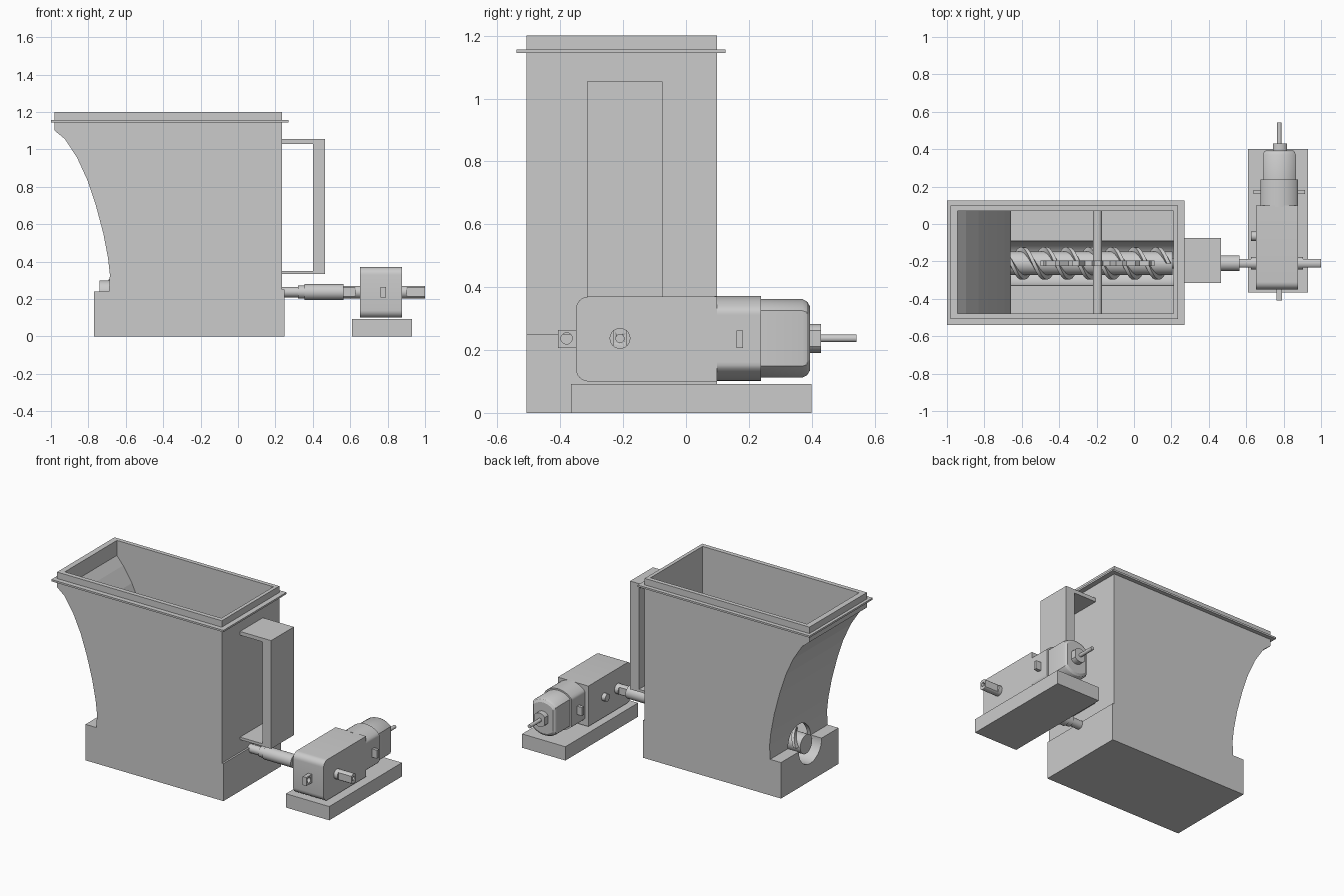
import bpy, bmesh
from math import sin, cos, pi, radians

if "Cube" in bpy.data.objects:
    bpy.data.objects.remove(bpy.data.objects["Cube"])

SY, SZ = -0.21, 0.237   # drive axis
MX = 0.777              # motor axis x


def finish(name, bm, smooth=False):
    bmesh.ops.recalc_face_normals(bm, faces=bm.faces)
    me = bpy.data.meshes.new(name)
    bm.to_mesh(me)
    bm.free()
    ob = bpy.data.objects.new(name, me)
    bpy.context.collection.objects.link(ob)
    if smooth:
        bpy.ops.object.select_all(action='DESELECT')
        ob.select_set(True)
        bpy.context.view_layer.objects.active = ob
        bpy.ops.object.shade_smooth_by_angle(angle=radians(30))
    return ob


def loft(name, profile, stations, axis, center=(0, 0), smooth=False):
    """Sweep a closed profile along X (profile = y,z) or Y (profile = x,z); stations = (pos, scale)."""
    bm = bmesh.new()
    rings = []
    for pos, s in stations:
        ring = []
        for a, b in profile:
            a, b = center[0] + a * s, center[1] + b * s
            ring.append(bm.verts.new((pos, a, b) if axis == 'X' else (a, pos, b)))
        rings.append(ring)
    n = len(profile)
    for r0, r1 in zip(rings, rings[1:]):
        for i in range(n):
            j = (i + 1) % n
            bm.faces.new((r0[i], r0[j], r1[j], r1[i]))
    bm.faces.new(rings[0])
    bm.faces.new(rings[-1])
    return finish(name, bm, smooth)


def circle(r, flat=9, n=32):
    """Circle with optional flats on the first coordinate."""
    return [(max(-flat, min(flat, r * cos(2 * pi * i / n))), r * sin(2 * pi * i / n)) for i in range(n)]


def box(name, x0, x1, y0, y1, z0, z1):
    return loft(name, [(x0, z0), (x1, z0), (x1, z1), (x0, z1)], [(y0, 1), (y1, 1)], 'Y')


def rod(name, r, a, b, axis, center, flat=9):
    return loft(name, circle(r, flat), [(a, 1), (b, 1)], axis, center, True)


def cut(ob, cutter):
    m = ob.modifiers.new("cut", 'BOOLEAN')
    m.operation, m.object, m.solver = 'DIFFERENCE', cutter, 'EXACT'
    bpy.context.view_layer.objects.active = ob
    with bpy.context.temp_override(object=ob, active_object=ob):
        bpy.ops.object.modifier_apply(modifier=m.name)


# hopper shell: curved-back profile, hollowed, with an auger trough
curve = [(-0.98, 1.10), (-0.925, 1.055), (-0.86, 0.955), (-0.805, 0.835), (-0.76, 0.70),
         (-0.72, 0.55), (-0.695, 0.42), (-0.685, 0.33), (-0.69, 0.24)]
outer = [(0.236, 1.2), (-0.98, 1.2)] + curve + [(-0.77, 0.24), (-0.77, 0), (0.236, 0)]
inner = [(0.212, 1.3), (-0.943, 1.3), (-0.943, 1.10)]
inner += [(x + 0.028, z - 0.01) for x, z in curve[1:-1]] + [(-0.665, 0.24), (0.212, 0.24)]
hopper = loft("hopper", outer, [(-0.508, 1), (0.098, 1)], 'Y')
flange = box("rim_flange", -1.0, 0.27, -0.54, 0.125, 1.145, 1.157)
cavity = loft("cavity_cutter", inner, [(-0.478, 1), (0.07, 1)], 'Y')
trough = rod("trough_cutter", 0.12, -0.9, 0.212, 'X', (SY, SZ))
for ob in (hopper, flange):
    cut(ob, cavity)
cut(hopper, trough)
for ob in (cavity, trough):
    bpy.data.objects.remove(ob)
box("end_plate", 0.23, 0.248, -0.508, 0.098, 0, 0.25)

# auger core with two helical flights
rod("auger_core", 0.063, -0.74, 0.205, 'X', (SY, SZ))
for k in range(2):
    bm = bmesh.new()
    prev, steps, pitch, x0, x1 = None, 96, 0.24, -0.715, 0.185
    for i in range(steps + 1):
        x = x0 + (x1 - x0) * i / steps
        a = 2 * pi * (x - x0) / pitch + k * pi
        ring = [bm.verts.new((x + dx, SY + r * cos(a), SZ + r * sin(a)))
                for dx, r in ((-0.015, 0.055), (-0.01, 0.087), (0.01, 0.087), (0.015, 0.055))]
        if prev:
            for j in range(4):
                bm.faces.new((prev[j], prev[(j + 1) % 4], ring[(j + 1) % 4], ring[j]))
        else:
            bm.faces.new(ring)
        prev = ring
    bm.faces.new(prev)
    finish(f"auger_flight_{k + 1}", bm, True)

# toothed agitator wheel turned by the auger, on a cross axle
teeth = 16
gear = []
for i in range(teeth):
    for f, r in ((-0.3, 0.25), (-0.15, 0.305), (0.15, 0.305), (0.3, 0.25)):
        a = 2 * pi * (i + f) / teeth - pi / 2
        gear.append((r * cos(a), r * sin(a)))
loft("agitator_wheel", gear, [(SY - 0.015, 1), (SY + 0.015, 1)], 'Y', (-0.195, 0.62))
rod("agitator_axle", 0.025, -0.48, 0.072, 'Y', (-0.195, 0.62))

# side bracket box
box("bracket_panel", 0.40, 0.465, -0.315, -0.075, 0.333, 1.055)
box("bracket_top", 0.23, 0.41, -0.315, -0.075, 1.03, 1.055)
box("bracket_bottom", 0.23, 0.41, -0.315, -0.075, 0.333, 0.35)

# drive shaft and coupling
rod("auger_shaft", 0.028, 0.19, 0.34, 'X', (SY, SZ))
rod("coupling_small", 0.035, 0.32, 0.36, 'X', (SY, SZ))
rod("coupling", 0.042, 0.355, 0.565, 'X', (SY, SZ))
out_shaft = rod("output_shaft", 0.033, 0.55, 1.0, 'X', (SY, SZ), flat=0.022)
bore = rod("bore_cutter", 0.013, 0.95, 1.1, 'X', (SY, SZ))
cut(out_shaft, bore)
bpy.data.objects.remove(bore)
rod("shaft_collar", 0.033, 0.625, 0.903, 'X', (SY, SZ))

# gearbox with rounded front corners
r = 0.04
prof = [(0.098, 0.10), (0.098, 0.37)]
for cz, a0 in ((0.37 - r, 90), (0.10 + r, 180)):
    prof += [(-0.35 + r + r * cos(radians(a0 + 15 * i)), cz + r * sin(radians(a0 + 15 * i))) for i in range(7)]
loft("gearbox", prof, [(0.652, 1), (0.877, 1)], 'X', smooth=True)
rod("side_knob", 0.025, 0.625, 0.66, 'X', (-0.065, SZ))

# front mounting lug with hole
lug = box("front_lug", 0.763, 0.79, -0.408, -0.345, 0.207, 0.264)
hole = rod("lug_cutter", 0.018, 0.7, 0.85, 'X', (-0.38, SZ))
cut(lug, hole)
bpy.data.objects.remove(hole)

# motor: flat-sided cylinders, rear boss and tail shaft
loft("motor_housing", circle(0.135, 0.1, 64), [(0.09, 1), (0.238, 1)], 'Y', (MX, SZ), True)
loft("motor_can", circle(0.125, 0.088, 64),
     [(0.23, 1), (0.37, 1), (0.385, 0.94), (0.394, 0.82)], 'Y', (MX, SZ), True)
rod("motor_boss", 0.046, 0.38, 0.43, 'Y', (MX + 0.003, SZ), flat=0.038)
rod("tail_shaft", 0.012, 0.42, 0.542, 'Y', (MX, SZ))
box("motor_side_tabs", 0.64, 0.914, 0.16, 0.182, 0.206, 0.262)

# motor base plate
box("motor_base", 0.61, 0.93, -0.366, 0.40, 0, 0.092)
